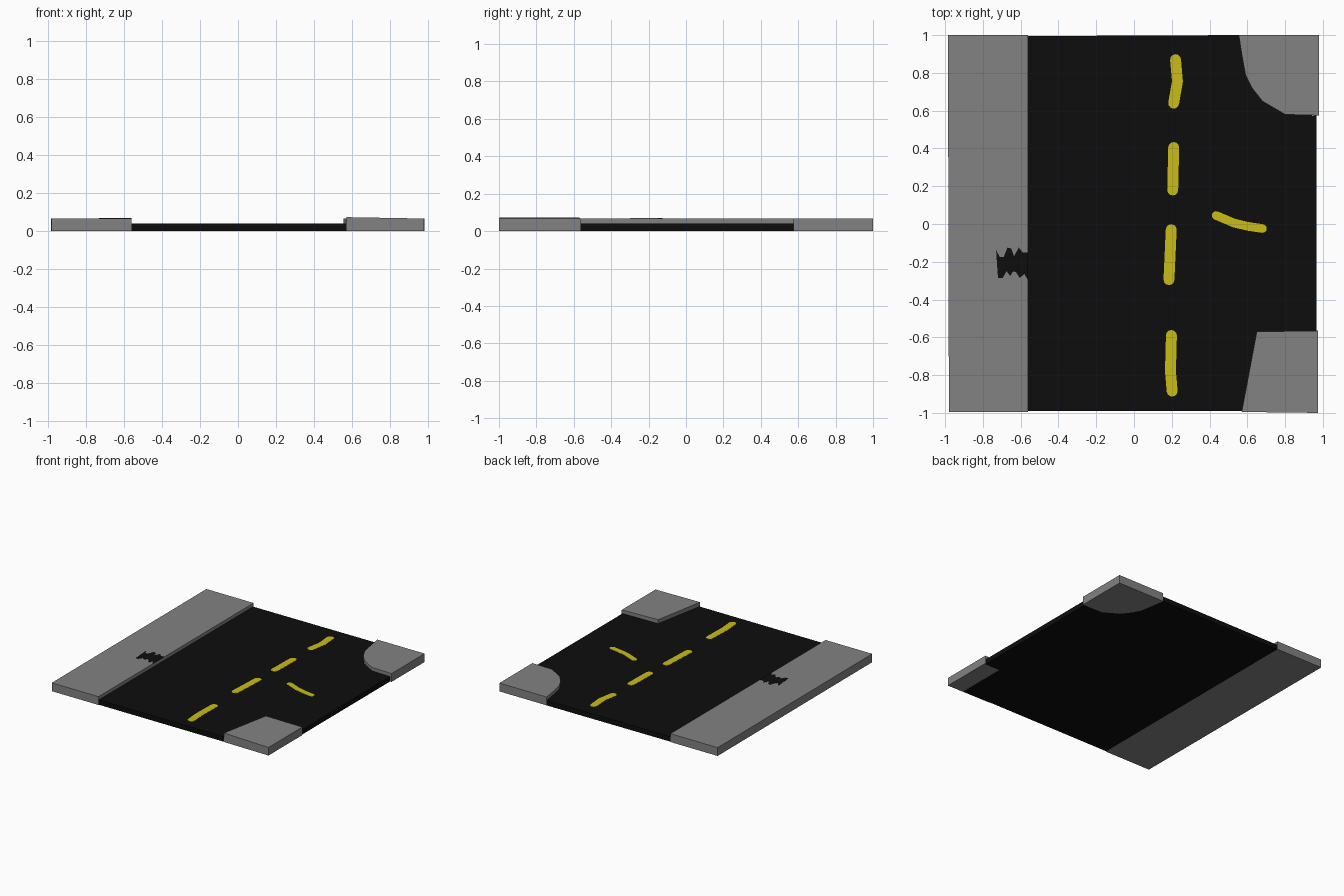
import bpy, bmesh, math
from mathutils import Vector

if "Cube" in bpy.data.objects:
    bpy.data.objects.remove(bpy.data.objects["Cube"])


def material(name, rgb):
    m = bpy.data.materials.new(name)
    m.diffuse_color = (*rgb, 1)
    m.use_nodes = True
    m.node_tree.nodes["Principled BSDF"].inputs["Base Color"].default_value = m.diffuse_color
    return m


GREY = material("pavement grey", (0.225, 0.225, 0.225))
BLACK = material("asphalt black", (0.004, 0.004, 0.004))
YELLOW = material("marking yellow", (0.60, 0.50, 0.008))


def prism(name, outline, z0, top, mat):
    """Extrude a plan outline from z0 up to a height, or a height rule of (x, y)."""
    rule = top if callable(top) else (lambda x, y: top)
    bm = bmesh.new()
    low = [bm.verts.new((x, y, z0)) for x, y in outline]
    high = [bm.verts.new((x, y, rule(x, y))) for x, y in outline]
    bm.faces.new(low)
    bm.faces.new(high)
    n = len(outline)
    for i in range(n):
        j = (i + 1) % n
        bm.faces.new((low[i], low[j], high[j], high[i]))
    bmesh.ops.recalc_face_normals(bm, faces=bm.faces)
    mesh = bpy.data.meshes.new(name)
    bm.to_mesh(mesh)
    bm.free()
    mesh.materials.append(mat)
    ob = bpy.data.objects.new(name, mesh)
    bpy.context.collection.objects.link(ob)
    return ob


def stroke(name, path, width, z):
    """Thin painted plate following a path, with round ends."""
    pts = [Vector(p) for p in path]
    r = width / 2
    left, right = [], []
    for i, p in enumerate(pts):
        d = (pts[min(i + 1, len(pts) - 1)] - pts[max(i - 1, 0)]).normalized()
        side = Vector((-d.y, d.x)) * r
        left.append(p + side)
        right.append(p - side)

    def cap(centre, start):
        v = start - centre
        a = math.atan2(v.y, v.x)
        return [centre + Vector((math.cos(a - t * math.pi / 6), math.sin(a - t * math.pi / 6))) * r
                for t in range(1, 6)]

    outline = left + cap(pts[-1], left[-1]) + right[::-1] + cap(pts[0], right[0])
    return prism(name, [tuple(p) for p in outline], z, z + 0.002, YELLOW)


# Road slab, notched around the corner pavements on its underside
curve = [(0.555, 1.0), (0.57, 0.90), (0.59, 0.79), (0.625, 0.72),
         (0.68, 0.65), (0.80, 0.58), (0.98, 0.575)]
road = [(-0.56, -0.99), (0.83, -0.99), (0.83, -0.575), (0.967, -0.575),
        (0.967, 0.575)] + curve[-2::-1] + [(-0.56, 0.995)]
prism("road", road, 0.0, 0.04, BLACK)

# Long pavement on the left
prism("long_pavement", [(-0.98, -0.995), (-0.56, -0.995), (-0.56, 1.0), (-0.985, 1.0)],
      0.0, 0.068, GREY)

# Corner pavements: rounded at the back, straight and slightly sloped at the front
prism("back_corner_pavement", curve + [(0.98, 1.0)], 0.0, 0.068, GREY)
prism("front_corner_pavement", [(0.57, -0.995), (0.975, -1.0), (0.975, -0.565), (0.65, -0.57)],
      0.001, lambda x, y: 0.074 - 0.018 * (x - 0.57), GREY)

# Yellow lane dashes and the side-road mark
dashes = [
    [(0.22, 0.87), (0.23, 0.755), (0.21, 0.64)],
    [(0.21, 0.405), (0.205, 0.18)],
    [(0.197, -0.03), (0.185, -0.295)],
    [(0.198, -0.59), (0.193, -0.78), (0.202, -0.885)],
]
for i, path in enumerate(dashes):
    stroke(f"lane_dash_{i + 1}", path, 0.058, 0.0395)
stroke("side_road_mark", [(0.435, 0.045), (0.53, 0.005), (0.60, -0.012), (0.68, -0.024)],
       0.046, 0.0395)

# Jagged dark stain on the long pavement
stain = [(-0.73, -0.14), (-0.71, -0.175), (-0.69, -0.175), (-0.67, -0.125), (-0.65, -0.13),
         (-0.635, -0.17), (-0.61, -0.125), (-0.59, -0.15), (-0.56, -0.15),
         (-0.56, -0.30), (-0.58, -0.265), (-0.605, -0.285), (-0.625, -0.255), (-0.64, -0.25),
         (-0.655, -0.275), (-0.675, -0.25), (-0.695, -0.285), (-0.72, -0.285), (-0.725, -0.215)]
prism("pavement_stain", stain, 0.0675, 0.07, BLACK)
